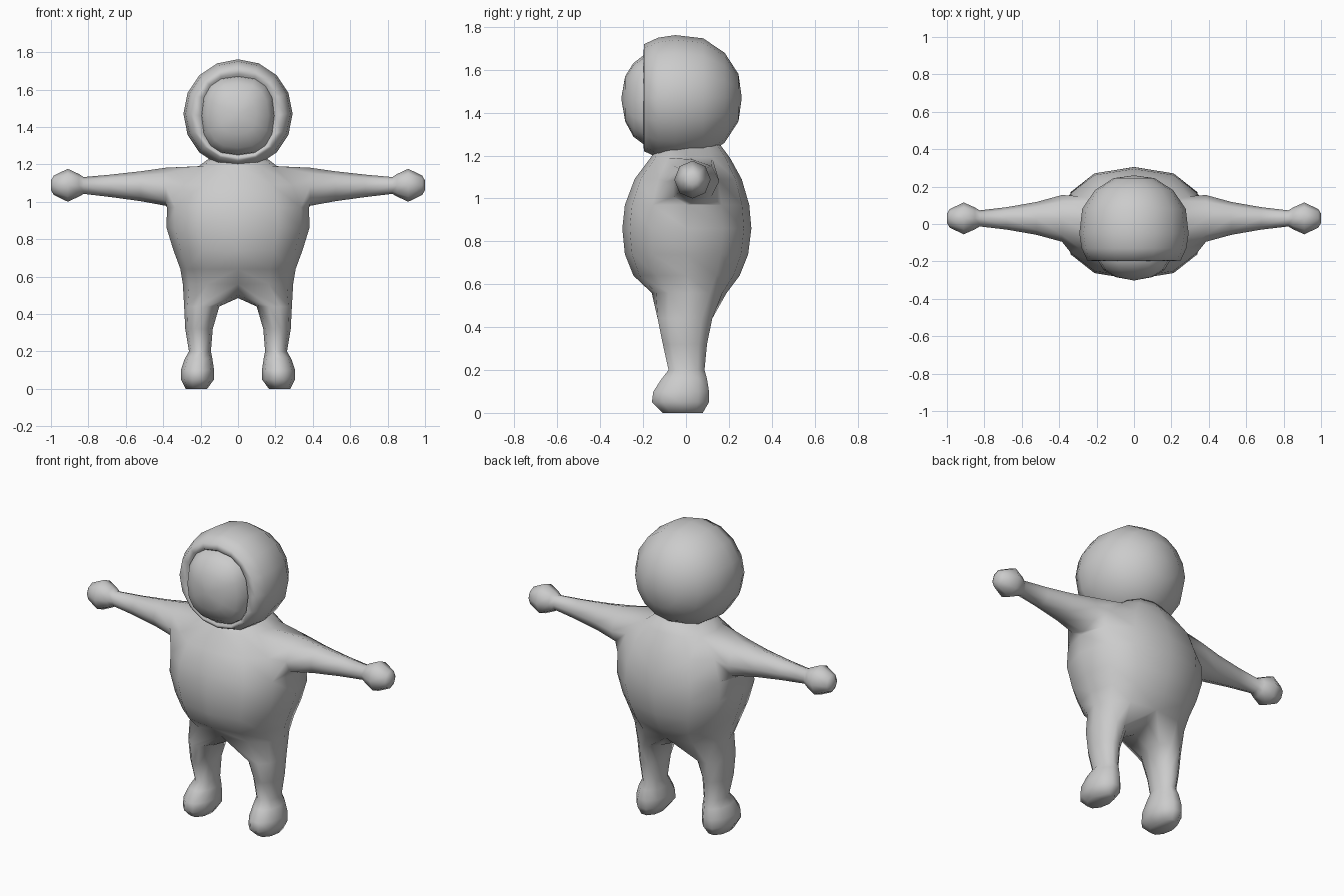
import bpy, bmesh
from math import sin, cos, pi, radians

if "Cube" in bpy.data.objects:
    bpy.data.objects.remove(bpy.data.objects["Cube"])

suit = bpy.data.materials.new("plain grey")
suit.diffuse_color = (0.6, 0.6, 0.6, 1)
suit.use_nodes = True
suit.node_tree.nodes["Principled BSDF"].inputs["Base Color"].default_value = suit.diffuse_color


def spow(v, e):
    return (abs(v) ** e) * (1 if v >= 0 else -1) if abs(v) > 1e-6 else 0.0


def bridge(bm, a, b, closed=True):
    n = len(a)
    for i in range(n if closed else n - 1):
        j = (i + 1) % n
        bm.faces.new((a[i], a[j], b[j], b[i]))


def finish(bm, name):
    bmesh.ops.recalc_face_normals(bm, faces=bm.faces[:])
    me = bpy.data.meshes.new(name)
    bm.to_mesh(me)
    bm.free()
    for p in me.polygons:
        p.use_smooth = True
    me.materials.append(suit)
    ob = bpy.data.objects.new(name, me)
    bpy.context.collection.objects.link(ob)
    return ob


# Body: half torso rings (z, half width, front y, back y)
bm = bmesh.new()
torso = [(1.25, .13, -.13, .16), (1.19, .21, -.165, .205), (1.09, .33, -.24, .26),
         (.97, .38, -.285, .295), (.86, .382, -.297, .305), (.74, .345, -.285, .29),
         (.64, .308, -.245, .25), (.56, .295, -.16, .19)]
rows = []
for z, w, yf, yb in torso:
    row = []
    for k in range(7):
        a = radians(-90 + 30 * k)
        y = (yf + yb) / 2 + (yb - yf) / 2 * spow(sin(a), .85)
        row.append(bm.verts.new((w * spow(cos(a), .85), y, z)))
    rows.append(row)
for i in range(len(rows) - 1):
    for k in range(6):
        if i in (1, 2) and k in (2, 3):
            continue  # armhole
        bm.faces.new((rows[i][k], rows[i][k + 1], rows[i + 1][k + 1], rows[i + 1][k]))

# Arm and round hand, grown out of the armhole (x, radius y, radius z, centre z)
loop = [rows[i][k] for i, k in ((1, 2), (1, 3), (1, 4), (2, 4), (3, 4), (3, 3), (3, 2), (2, 2))]
for x, ry, rz, cz in [(.385, .125, .102, 1.08), (.52, .088, .08, 1.083), (.68, .06, .06, 1.085),
                      (.825, .043, .045, 1.087), (.85, .058, .06, 1.088), (.91, .085, .088, 1.088),
                      (.985, .05, .052, 1.088), (1.0, .025, .025, 1.088)]:
    ring = [bm.verts.new((x, .03 + ry * cos(radians(135 - 45 * k)), cz + rz * sin(radians(135 - 45 * k))))
            for k in range(8)]
    bridge(bm, loop, ring)
    loop = ring
bm.faces.new(loop)

# Leg and foot, grown from the hip loop closed by the crotch line
crotch = [bm.verts.new(p) for p in ((0, .12, .505), (0, .01, .485), (0, -.1, .505))]
loop = rows[-1] + crotch
# (z, inner x, outer x, front y, back y)
for z, xi, xo, yf, yb in [(.44, .10, .288, -.135, .125), (.32, .135, .282, -.11, .1),
                          (.2, .145, .262, -.083, .088), (.16, .137, .285, -.115, .1),
                          (.1, .128, .305, -.155, .11), (.05, .128, .305, -.162, .11),
                          (0, .165, .28, -.11, .08)]:
    ring = []
    for k in range(10):
        a = radians((k - 3) * 36)
        ring.append(bm.verts.new(((xi + xo) / 2 + (xo - xi) / 2 * cos(a),
                                  (yf + yb) / 2 + (yb - yf) / 2 * sin(a) / sin(radians(72)) * .98, z)))
    bridge(bm, loop, ring)
    loop = ring
bm.faces.new(loop)

# Mirror the half body
bmesh.ops.mirror(bm, geom=bm.verts[:] + bm.edges[:] + bm.faces[:], axis='X', merge_dist=.0005)
bmesh.ops.remove_doubles(bm, verts=bm.verts[:], dist=.0005)
bmesh.ops.holes_fill(bm, edges=[e for e in bm.edges if e.is_boundary], sides=0)
finish(bm, "body")


# Head parts: rings along y (y, half width, half height, centre z, squareness exponent)
def along_y(name, rings, tip_back=None, tip_front=None):
    bm = bmesh.new()
    n, prev, loops = 16, None, []
    for y, w, h, cz, e in rings:
        ring = [bm.verts.new((w * spow(cos(2 * pi * k / n), e), y, cz + h * spow(sin(2 * pi * k / n), e)))
                for k in range(n)]
        if prev:
            bridge(bm, prev, ring)
        prev = ring
        loops.append(ring)
    for tip, ring in ((tip_back, loops[0]), (tip_front, loops[-1])):
        if tip:
            v = bm.verts.new(tip)
            for k in range(n):
                bm.faces.new((ring[k], ring[(k + 1) % n], v))
    return finish(bm, name)


# Helmet with cut front and rim turned inward
along_y("helmet", [(.245, .11, .11, 1.47, 1), (.18, .21, .21, 1.47, 1), (.08, .277, .277, 1.47, 1),
                   (-.05, .292, .292, 1.47, 1), (-.13, .28, .28, 1.47, 1), (-.195, .25, .25, 1.47, 1),
                   (-.198, .205, .222, 1.46, .85), (-.17, .19, .205, 1.46, .8)],
        (0, .26, 1.47), (0, -.17, 1.46))

# Domed visor
along_y("visor", [(-.165, .197, .213, 1.46, .8), (-.2, .19, .206, 1.46, .8), (-.245, .163, .172, 1.46, .8),
                  (-.284, .098, .105, 1.465, .85)], None, (0, -.302, 1.467))
